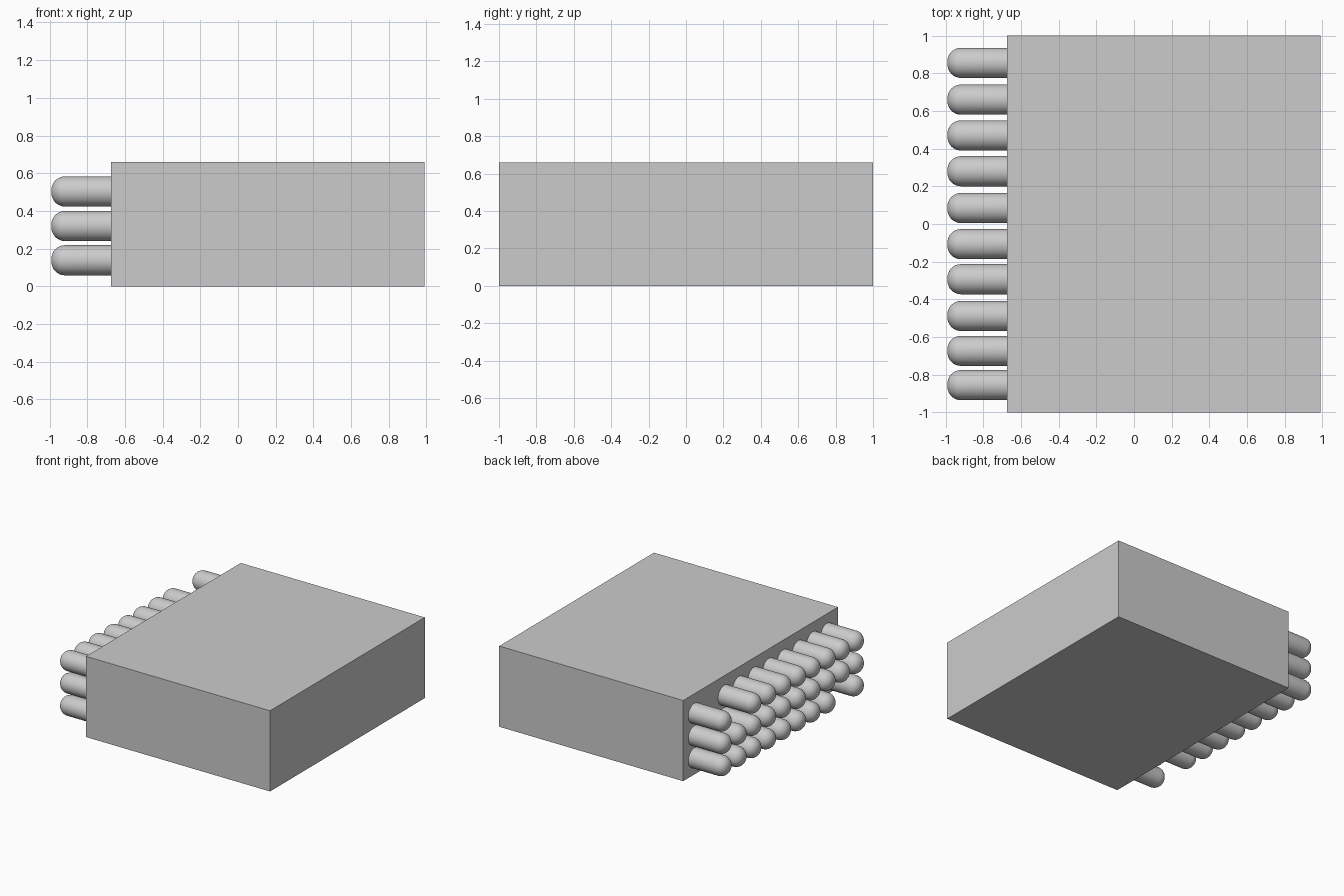
import bpy
import bmesh
from math import radians
from mathutils import Matrix

cube = bpy.data.objects.get("Cube")
if cube:
    bpy.data.objects.remove(cube, do_unlink=True)

grey = bpy.data.materials.new("plain grey")
grey.use_nodes = True
grey.diffuse_color = (0.6, 0.6, 0.6, 1)
grey.node_tree.nodes["Principled BSDF"].inputs["Base Color"].default_value = (0.6, 0.6, 0.6, 1)


def add_object(name, mesh):
    obj = bpy.data.objects.new(name, mesh)
    bpy.context.collection.objects.link(obj)
    return obj


# Housing: a plain rectangular block
FACE_X, END_X, HEIGHT = -0.675, 0.99, 0.66
bm = bmesh.new()
size = Matrix.Diagonal((END_X - FACE_X, 2, HEIGHT, 1))
place = Matrix.Translation(((FACE_X + END_X) / 2, 0, HEIGHT / 2))
bmesh.ops.create_cube(bm, size=1, matrix=place @ size)
housing_mesh = bpy.data.meshes.new("housing")
bm.to_mesh(housing_mesh)
bm.free()
housing_mesh.materials.append(grey)
add_object("housing", housing_mesh)

# Pin: a cylinder along x with a rounded tip, rooted just inside the housing
RADIUS, ROOT_X, TIP_X = 0.08, -0.66, -0.99
bm = bmesh.new()
turn = Matrix.Translation(((ROOT_X + TIP_X) / 2, 0, 0)) @ Matrix.Rotation(radians(90), 4, "Y")
bmesh.ops.create_cone(bm, cap_ends=True, segments=40, radius1=RADIUS, radius2=RADIUS,
                      depth=ROOT_X - TIP_X, matrix=turn)
rim = [e for e in bm.edges if all(v.co.x < TIP_X + 0.01 for v in e.verts)]
bmesh.ops.bevel(bm, geom=rim, offset=0.072, offset_type="OFFSET", segments=8,
                profile=0.5, affect="EDGES")
pin_mesh = bpy.data.meshes.new("pin")
bm.to_mesh(pin_mesh)
bm.free()
pin_mesh.materials.append(grey)

# Pin grid, with two empty places
columns = (0.855, 0.66, 0.47, 0.28, 0.085, -0.107, -0.293, -0.488, -0.673, -0.855)
rows = {"lower": 0.138, "middle": 0.32, "upper": 0.503}
empty = {("upper", 1), ("lower", 8)}
pins = []
for row, z in rows.items():
    for i, y in enumerate(columns):
        if (row, i) not in empty:
            pin = add_object(f"{row}_pin_{i + 1}", pin_mesh)
            pin.location = (0, y, z)
            pins.append(pin)

# Smooth the shared pin mesh, keeping the root edge sharp
bpy.ops.object.select_all(action="DESELECT")
pins[0].select_set(True)
bpy.context.view_layer.objects.active = pins[0]
bpy.ops.object.shade_smooth_by_angle(angle=radians(40))
